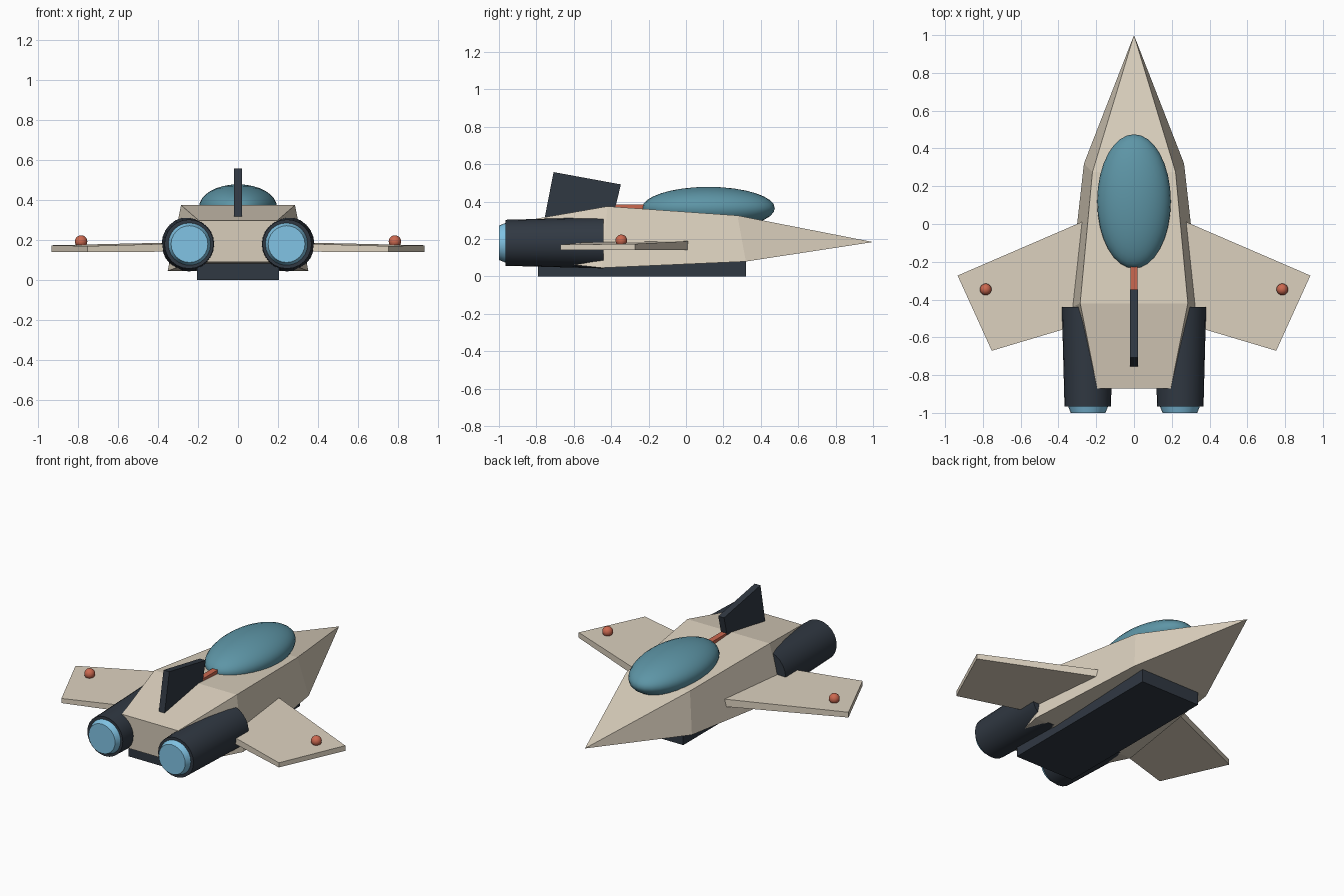
import bpy, bmesh, math
from mathutils import Vector

if "Cube" in bpy.data.objects:
    bpy.data.objects.remove(bpy.data.objects["Cube"])


def material(name, rgb):
    m = bpy.data.materials.new(name)
    m.diffuse_color = (*rgb, 1)
    m.use_nodes = True
    m.node_tree.nodes["Principled BSDF"].inputs["Base Color"].default_value = m.diffuse_color
    return m


CREAM = material("cream", (0.72, 0.64, 0.52))
DARK = material("dark", (0.03, 0.04, 0.055))
GLASS = material("glass", (0.11, 0.30, 0.38))
GLOW = material("glow", (0.22, 0.55, 0.78))
RED = material("red", (0.60, 0.14, 0.08))


def loft(name, rings, mat):
    """Solid through rings of four points; a one-point ring closes to a tip."""
    bm = bmesh.new()
    rows = [[bm.verts.new(p) for p in r] for r in rings]
    for a, b in zip(rows, rows[1:]):
        n = len(a)
        for i in range(n):
            j = (i + 1) % n
            bm.faces.new([a[i], a[j], b[0]] if len(b) == 1 else [a[i], a[j], b[j], b[i]])
    for r in (rows[0], rows[-1]):
        if len(r) > 2:
            bm.faces.new(r)
    bmesh.ops.recalc_face_normals(bm, faces=bm.faces)
    me = bpy.data.meshes.new(name)
    bm.to_mesh(me)
    bm.free()
    ob = bpy.data.objects.new(name, me)
    bpy.context.collection.objects.link(ob)
    me.materials.append(mat)
    return ob


def box(name, center, size, mat):
    bpy.ops.mesh.primitive_cube_add(size=1, location=center)
    ob = bpy.context.object
    ob.name, ob.scale = name, size
    ob.data.materials.append(mat)
    return ob


def ellipsoid(name, center, radii, mat, seg=32, rings=16):
    bpy.ops.mesh.primitive_uv_sphere_add(segments=seg, ring_count=rings, radius=1, location=center)
    ob = bpy.context.object
    ob.name, ob.scale = name, radii
    ob.data.materials.append(mat)
    bpy.ops.object.shade_smooth()


def barrel(name, x, z, y_rear, y_front, r_rear, r_front, mat):
    """Tapered cylinder along y."""
    bpy.ops.mesh.primitive_cone_add(vertices=24, radius1=r_front, radius2=r_rear,
                                    depth=y_front - y_rear,
                                    location=(x, (y_rear + y_front) / 2, z),
                                    rotation=(math.pi / 2, 0, 0))
    ob = bpy.context.object
    ob.name = name
    ob.data.materials.append(mat)
    bpy.ops.object.shade_smooth_by_angle(angle=math.radians(35))


# Hull: trapezoid sections (top and bottom half width, y, z) running to a point
def section(wt, yt, zt, wb, yb, zb):
    return [(-wt, yt, zt), (wt, yt, zt), (wb, yb, zb), (-wb, yb, zb)]


loft("hull", [section(0.195, -0.87, 0.297, 0.225, -0.86, 0.09),
              section(0.285, -0.42, 0.375, 0.352, -0.45, 0.046),
              section(0.22, 0.275, 0.326, 0.265, 0.32, 0.08),
              [(0, 1.0, 0.184)]], CREAM)

# Belly slab, canopy and spine strip
box("belly_slab", (0, -0.235, 0.045), (0.41, 1.11, 0.09), DARK)
ellipsoid("canopy", (0, 0.12, 0.365), (0.195, 0.355, 0.114), GLASS)
box("spine_strip", (0, -0.29, 0.37), (0.036, 0.24, 0.03), RED)

# Tail fin: slanted plate, sunk into the hull
fin = [(-0.762, 0.28), (-0.40, 0.28), (-0.348, 0.492), (-0.708, 0.558)]
loft("tail_fin", [[(x, y, z) for y, z in fin] for x in (-0.02, 0.02)], DARK)

# Wings, wing lights and engines on both sides
for s, side in ((-1, "left"), (1, "right")):
    root_lead, root_trail = (0.22, 0.035), (0.22, -0.512)
    tip_lead, tip_trail = (0.934, -0.273), (0.753, -0.671)

    def edge(p, low, high):
        return (s * p[0], p[1], low), (s * p[0], p[1], high)

    a, b = edge(root_lead, 0.142, 0.19)
    d, c = edge(root_trail, 0.142, 0.185)
    e, f = edge(tip_lead, 0.141, 0.174)
    h, g = edge(tip_trail, 0.141, 0.170)
    loft(side + "_wing", [[a, b, c, d], [e, f, g, h]], CREAM)
    ellipsoid(side + "_wing_light", (s * 0.785, -0.346, 0.193), (0.031,) * 3, RED, 16, 10)
    barrel(side + "_engine", s * 0.245, 0.18, -0.965, -0.44, 0.123, 0.137, DARK)
    barrel(side + "_engine_glow", s * 0.243, 0.18, -1.0, -0.95, 0.092, 0.112, GLOW)
